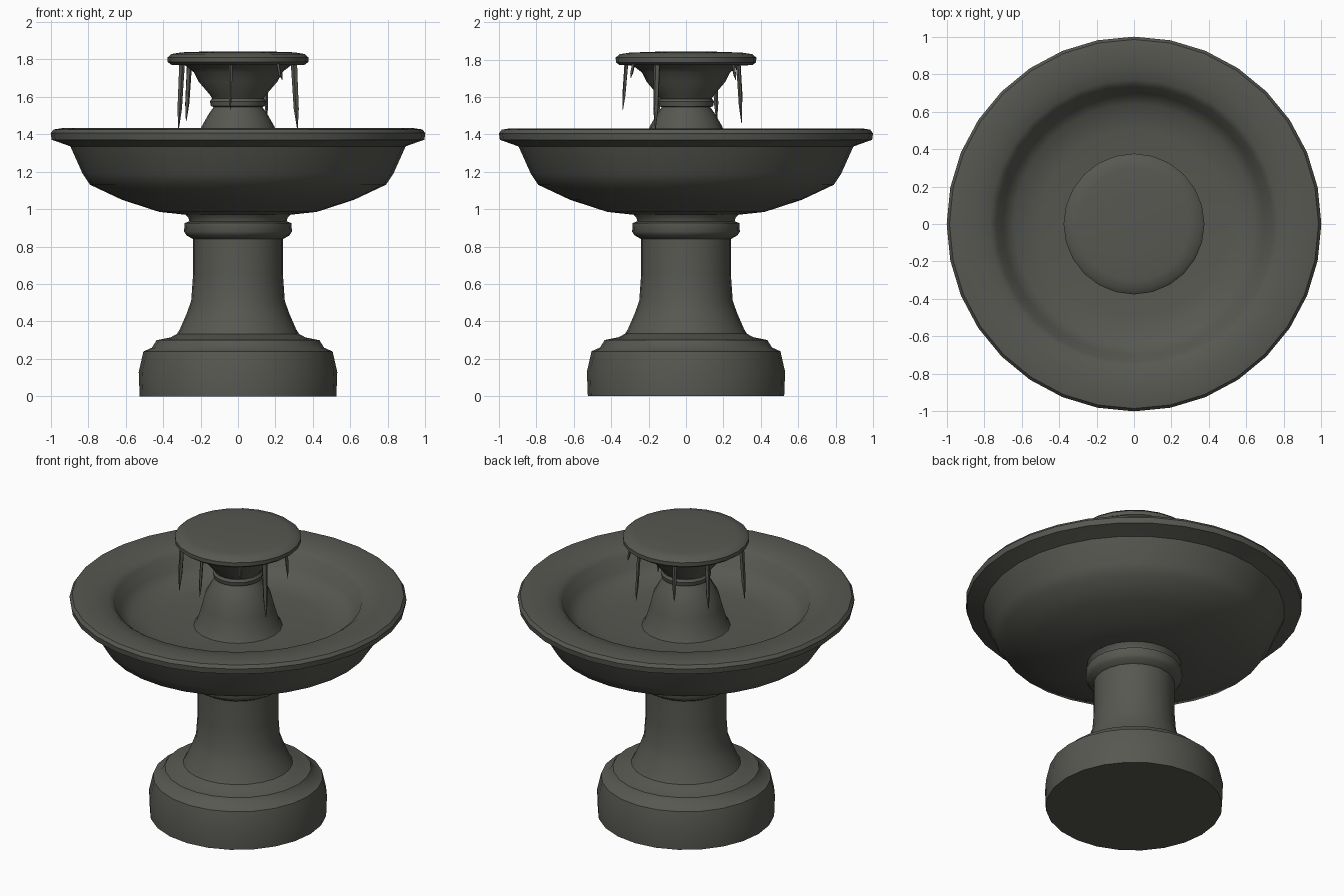
import bpy, bmesh
from math import cos, sin, tau, radians
from mathutils import Vector

if "Cube" in bpy.data.objects:
    bpy.data.objects.remove(bpy.data.objects["Cube"])

stone = bpy.data.materials.new("dark weathered stone")
stone.use_nodes = True
colour = (0.095, 0.097, 0.083, 1)
stone.diffuse_color = colour
shader = stone.node_tree.nodes["Principled BSDF"]
shader.inputs["Base Color"].default_value = colour
shader.inputs["Roughness"].default_value = 0.9


def finish(name, bm, angle):
    """Turn a bmesh into a smooth-shaded stone object."""
    bmesh.ops.recalc_face_normals(bm, faces=bm.faces[:])
    mesh = bpy.data.meshes.new(name)
    bm.to_mesh(mesh)
    bm.free()
    mesh.materials.append(stone)
    obj = bpy.data.objects.new(name, mesh)
    bpy.context.collection.objects.link(obj)
    bpy.ops.object.select_all(action="DESELECT")
    obj.select_set(True)
    bpy.context.view_layer.objects.active = obj
    bpy.ops.object.shade_smooth_by_angle(angle=radians(angle))
    return obj


def skin(bm, rings):
    """Bridge successive vertex rings and cap both ends."""
    for a, b in zip(rings, rings[1:]):
        n = len(a)
        for i in range(n):
            j = (i + 1) % n
            bm.faces.new((a[i], a[j], b[j], b[i]))
    bm.faces.new(rings[0])
    bm.faces.new(rings[-1])


def lathe(name, profile, sides, angle=40):
    """Revolve (radius, height) points about the z axis."""
    bm = bmesh.new()
    rings = [[bm.verts.new((r * cos(tau * i / sides), r * sin(tau * i / sides), z))
              for i in range(sides)] for r, z in profile]
    skin(bm, rings)
    return finish(name, bm, angle)


def icicle(name, x, y, tip, width):
    """Thin tapering water drip hanging below the cap, bowed slightly outward."""
    bm = bmesh.new()
    top = 1.78
    out = Vector((x, y, 0)).normalized()
    side = Vector((-out.y, out.x, 0))
    rings = []
    for t, w in ((0, 1.0), (0.3, 0.9), (0.7, 0.8), (1, 0.12)):
        centre = Vector((x, y, top + (tip - top) * t)) + out * (0.02 * (t - 0.6))
        rings.append([bm.verts.new(centre + width * w * (out * cos(tau * k / 5) + side * sin(tau * k / 5)))
                      for k in range(5)])
    skin(bm, rings)
    return finish(name, bm, 60)


# Stepped base plinth
lathe("base", [(0.525, 0), (0.53, 0.13), (0.505, 0.24), (0.46, 0.26),
               (0.435, 0.30), (0.36, 0.315), (0.315, 0.34)], 24)

# Flared pedestal column with collar
lathe("pedestal", [(0.34, 0.31), (0.31, 0.36), (0.275, 0.44), (0.25, 0.51), (0.24, 0.65),
                   (0.24, 0.84), (0.275, 0.86), (0.288, 0.88), (0.285, 0.925),
                   (0.26, 0.935), (0.265, 0.955), (0.295, 0.985)], 24)

# Wide basin with rolled rim and hollow interior
lathe("basin", [(0.28, 0.97), (0.42, 0.985), (0.62, 1.05), (0.79, 1.13), (0.83, 1.19),
                (0.895, 1.335), (0.965, 1.36), (0.995, 1.37), (1.0, 1.405),
                (0.985, 1.425), (0.94, 1.432), (0.85, 1.425), (0.77, 1.41), (0.735, 1.385),
                (0.70, 1.31), (0.64, 1.26), (0.5, 1.235), (0.24, 1.23)], 32)

# Central spout neck with ring
lathe("neck", [(0.27, 1.22), (0.245, 1.26), (0.215, 1.36), (0.195, 1.44), (0.155, 1.51),
               (0.13, 1.545), (0.145, 1.55), (0.15, 1.575), (0.14, 1.59), (0.12, 1.595)], 20)

# Small upper bowl and its domed lid
lathe("upper_bowl", [(0.13, 1.58), (0.15, 1.61), (0.21, 1.68), (0.235, 1.73),
                     (0.28, 1.765), (0.32, 1.78)], 20)
lathe("cap", [(0.29, 1.768), (0.355, 1.77), (0.375, 1.785), (0.376, 1.81),
              (0.355, 1.828), (0.30, 1.837), (0.15, 1.842)], 24)

# Drips hanging from the cap: x, y, tip height, half width
drips = [(-0.31, -0.15, 1.43, 0.016), (0.31, -0.16, 1.43, 0.018), (-0.04, -0.33, 1.53, 0.011),
         (-0.27, 0.16, 1.47, 0.015), (-0.12, 0.29, 1.53, 0.014), (0.15, 0.29, 1.46, 0.012),
         (0.22, -0.29, 1.70, 0.010), (0.23, 0.26, 1.69, 0.010)]
for number, drip in enumerate(drips, 1):
    icicle(f"water_drip_{number}", *drip)
